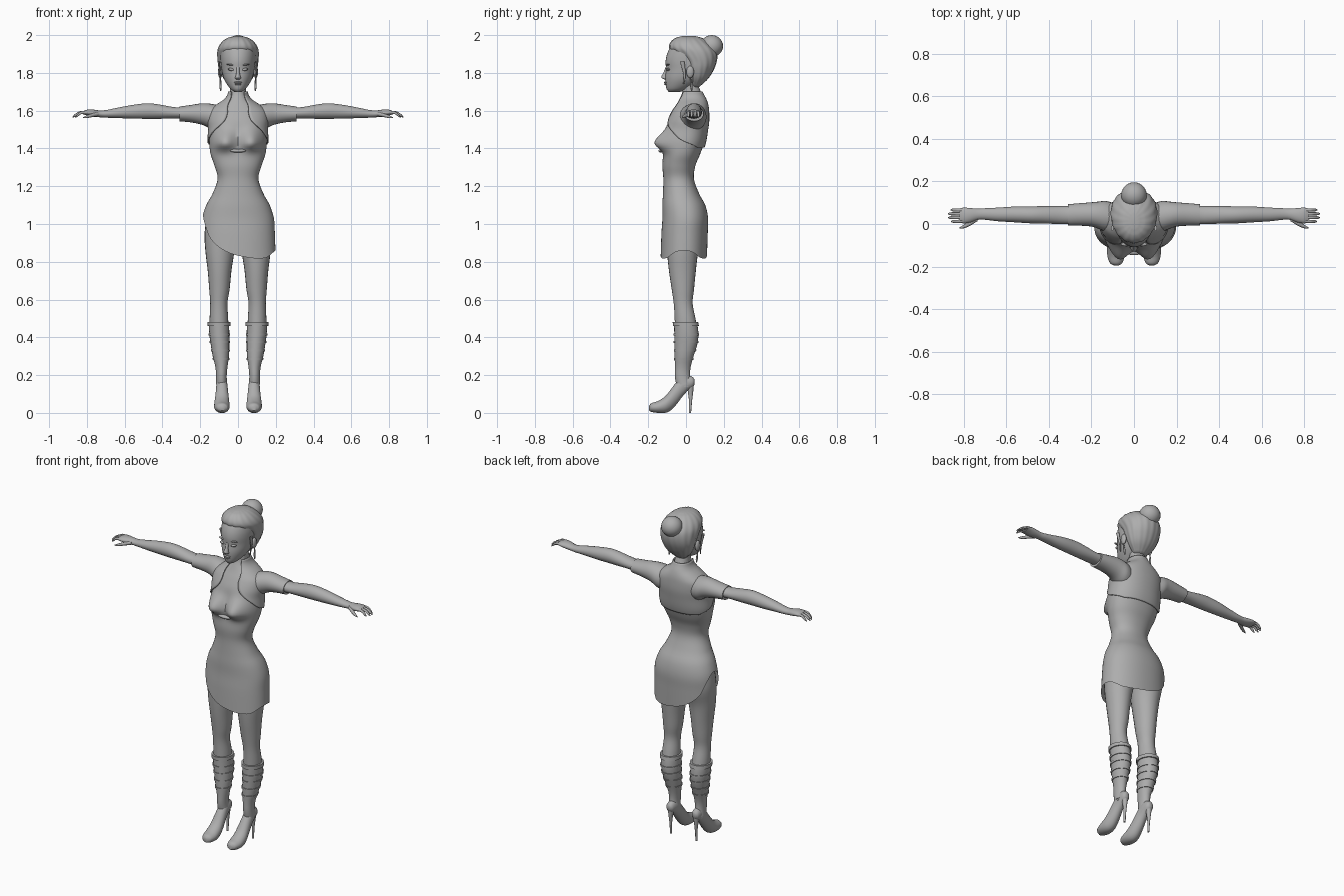
import bpy, bmesh, math
from mathutils import Matrix

grey = bpy.data.materials.new("plain_grey")
grey.diffuse_color = (0.42, 0.42, 0.42, 1)


def interp(rows, t):
    """Smooth curve through rows of (t, values...)"""
    if t <= rows[0][0]:
        return rows[0][1:]
    if t >= rows[-1][0]:
        return rows[-1][1:]
    i = max(k for k in range(len(rows) - 1) if rows[k][0] <= t)
    a, b = rows[i], rows[i + 1]
    p, q = rows[max(i - 1, 0)], rows[min(i + 2, len(rows) - 1)]
    h = b[0] - a[0]
    s = (t - a[0]) / h
    out = []
    for k in range(1, len(a)):
        m0 = (b[k] - p[k]) / (b[0] - p[0]) * h
        m1 = (q[k] - a[k]) / (q[0] - a[0]) * h
        out.append((2*s**3 - 3*s**2 + 1)*a[k] + (s**3 - 2*s**2 + s)*m0
                   + (3*s**2 - 2*s**3)*b[k] + (s**3 - s**2)*m1)
    return out


def finish(name, bm):
    bmesh.ops.recalc_face_normals(bm, faces=bm.faces[:])
    me = bpy.data.meshes.new(name)
    bm.to_mesh(me)
    bm.free()
    me.materials.append(grey)
    for f in me.polygons:
        f.use_smooth = True
    me.set_sharp_from_angle(angle=math.radians(50))
    ob = bpy.data.objects.new(name, me)
    bpy.context.collection.objects.link(ob)
    return ob


def skin(name, grid, wrap=True, caps=(True, True)):
    """Surface over a grid of points, row by row"""
    bm = bmesh.new()
    vs = [[bm.verts.new(p) for p in row] for row in grid]
    n = len(vs[0])
    for r, s in zip(vs, vs[1:]):
        for j in range(n if wrap else n - 1):
            k = (j + 1) % n
            bm.faces.new((r[j], r[k], s[k], s[j]))
    for on, row in zip(caps, (vs[0], vs[-1])):
        if on and wrap:
            bm.faces.new(row)
    return finish(name, bm)


def loft(name, axis, rows, sign=1, steps=4, seg=24, grow=0, ridge=0, span=None):
    """Oval sections along an axis; rows are (t, lo1, hi1, lo2, hi2)"""
    rows = sorted(rows)
    if span:
        ts = [span[0] + (span[1] - span[0]) * i / steps for i in range(steps + 1)]
    else:
        ts = [a[0] + (b[0] - a[0]) * i / steps
              for a, b in zip(rows, rows[1:]) for i in range(steps)] + [rows[-1][0]]
    grid = []
    for t in ts:
        l1, h1, l2, h2 = interp(rows, t)
        ring = []
        for j in range(seg):
            w = math.tau * j / seg
            k = 1 + ridge * math.sin(16 * w + 14 * t)
            u = (l1 + h1) / 2 + ((h1 - l1) / 2 * k + grow) * math.cos(w)
            v = (l2 + h2) / 2 + ((h2 - l2) / 2 * k + grow) * math.sin(w)
            p = {'x': (t, u, v), 'y': (u, t, v), 'z': (u, v, t)}[axis]
            ring.append((p[0] * sign, p[1], p[2]))
        grid.append(ring)
    return skin(name, grid)


def ball(name, c, r, tilt=0):
    bm = bmesh.new()
    bmesh.ops.create_uvsphere(bm, u_segments=24, v_segments=14, radius=1,
        matrix=Matrix.Translation(c) @ Matrix.Rotation(tilt, 4, 'Y') @ Matrix.Diagonal((*r, 1)))
    return finish(name, bm)


# Dress and neck: height, half width, front, back
TORSO = [(.80, .20, -.135, .11), (.95, .195, -.13, .115), (1.03, .19, -.125, .117),
         (1.10, .168, -.125, .102), (1.16, .135, -.122, .07), (1.24, .108, -.12, .042),
         (1.31, .125, -.125, .05), (1.37, .145, -.12, .075), (1.43, .152, -.11, .095),
         (1.50, .148, -.10, .107), (1.55, .15, -.092, .113), (1.60, .14, -.068, .112),
         (1.63, .105, -.05, .108), (1.66, .062, -.035, .098), (1.69, .044, -.022, .082),
         (1.75, .042, -.015, .06)]
HEM = [(-.20, 1.05), (-.18, 1.0), (-.15, .93), (-.085, .87), (.01, .83), (.14, .82), (.20, .86)]


def torso(z, w, grow=0):
    hx, yf, yb = interp(TORSO, z)
    s, c = math.sin(w), math.cos(w)
    x = (hx + grow) * math.copysign(abs(s) ** .92, s)
    y = (yf + yb) / 2 - ((yb - yf) / 2 + grow) * math.copysign(abs(c) ** .92, c)
    if c > 0:  # bust
        g = math.exp(-((z - 1.43) / (.065 if z > 1.43 else .04)) ** 2)
        y -= .066 * g * math.exp(-((abs(x) - .072) / .058) ** 2) * min(1, c * 2)
    return (x, y, z)


N = 64
grid = []
for i in range(66):
    ring = []
    for j in range(N):
        w = math.tau * j / N
        low = interp(HEM, .2 * math.sin(w))[0]
        z = low + (1.2 - low) * i / 20 if i < 20 else 1.2 + .55 * (i - 20) / 45
        ring.append(torso(z, w))
    grid.append(ring)
skin("dress_and_neck", grid, caps=(False, True))

# Short open jacket with a standing collar
OPEN = [(1.405, 2.3), (1.44, 1.5), (1.485, 1.03), (1.54, .48), (1.59, .34), (1.62, .42),
        (1.66, .6), (1.70, .75)]
grid = []
for i in range(37):
    z = 1.405 + .295 * i / 36
    a = interp(OPEN, z)[0]
    grid.append([torso(z, a + (math.tau - 2 * a) * j / 48, .007) for j in range(49)])
jacket = skin("jacket", grid, wrap=False)
mod = jacket.modifiers.new("thickness", 'SOLIDIFY')
mod.thickness, mod.offset = .007, 0
ball("bust_knot", (0, -.132, 1.388), (.042, .014, .01))


def mid(rows):
    """(t, centre1, radius1, centre2, radius2) to box rows"""
    return [(t, a - r, a + r, b - s, b + s) for t, a, r, b, s in rows]


LEG = [(1.04, -.165, -.01, -.10, .09), (.95, -.177, -.008, -.105, .095),
       (.85, -.172, -.02, -.10, .065), (.75, -.16, -.035, -.09, .052),
       (.65, -.152, -.045, -.075, .042), (.58, -.147, -.056, -.065, .035),
       (.50, -.15, -.052, -.06, .05), (.42, -.148, -.05, -.058, .062),
       (.36, -.14, -.05, -.057, .055), (.30, -.13, -.052, -.056, .036),
       (.24, -.115, -.06, -.055, .02), (.19, -.112, -.064, -.055, .018),
       (.14, -.114, -.06, -.045, .03)]
FOOT = [(-.195, -.095, -.072, .012, .038), (-.185, -.112, -.056, .006, .05),
        (-.15, -.125, -.045, 0, .062), (-.11, -.126, -.045, 0, .088),
        (-.08, -.122, -.048, .014, .125), (-.05, -.118, -.052, .045, .165),
        (-.02, -.115, -.056, .085, .198), (.01, -.113, -.058, .118, .2),
        (.035, -.108, -.064, .135, .19), (.045, -.098, -.074, .15, .178)]
SLEEVE = mid([(.07, .028, .06, 1.555, .065), (.13, .036, .072, 1.564, .07),
              (.17, .042, .063, 1.578, .061), (.20, .045, .057, 1.583, .055),
              (.25, .045, .053, 1.584, .046), (.31, .043, .05, 1.583, .039)])
ARM = mid([(.27, .043, .042, 1.588, .033), (.33, .042, .042, 1.588, .03),
           (.42, .043, .041, 1.595, .038), (.48, .043, .04, 1.598, .041),
           (.56, .045, .037, 1.594, .036), (.64, .045, .032, 1.588, .027),
           (.70, .047, .027, 1.583, .02), (.73, .046, .026, 1.583, .018),
           (.77, .041, .034, 1.587, .019), (.80, .040, .037, 1.59, .015),
           (.82, .040, .033, 1.589, .009)])

for side, sg in (("right", -1), ("left", 1)):
    # Legs, boots and heels (leg tables are for negative x)
    loft(side + "_leg", 'z', LEG, -sg)
    loft(side + "_boot_shaft", 'z', LEG, -sg, steps=14, grow=.004, span=(.15, .475))
    for z, h, g in ((.47, .022, .011), (.415, .012, .008), (.375, .012, .008),
                    (.33, .012, .008), (.285, .012, .008)):
        loft(side + "_boot_strap", 'z', LEG, -sg, steps=2, grow=g, span=(z - h / 2, z + h / 2))
    loft(side + "_shoe", 'y', FOOT, -sg)
    loft(side + "_heel", 'z', mid([(0, -.086, .006, .021, .006), (.06, -.086, .007, .024, .008),
         (.11, -.086, .012, .024, .014), (.16, -.086, .02, .022, .02)]), -sg, seg=12)
    # Sleeve, arm and hand
    loft(side + "_sleeve", 'x', SLEEVE, sg)
    loft(side + "_arm", 'x', ARM, sg)
    for y, end in ((.066, .862), (.048, .875), (.03, .873), (.012, .86)):
        m = (.80 + end) / 2
        loft(side + "_finger", 'x', mid([(.79, y * .9 + .004, .008, 1.59, .009),
             (m, y, .0075, 1.589, .008), (end - .01, y, .0065, 1.574, .007),
             (end, y, .002, 1.566, .003)]), sg, seg=10)
    loft(side + "_thumb", 'x', mid([(.735, .026, .012, 1.583, .011), (.77, .004, .012, 1.576, .01),
         (.80, -.012, .008, 1.568, .008), (.82, -.018, .003, 1.563, .003)]), sg, seg=10)
    # Face and ear details
    ball(side + "_eye", (sg * .036, -.094, 1.818), (.018, .011, .007), -sg * .12)
    ball(side + "_eyebrow", (sg * .038, -.095, 1.843), (.024, .009, .004), -sg * .1)
    ball(side + "_ear", (sg * .094, .022, 1.805), (.012, .02, .032))
    loft(side + "_earring", 'z', mid([(1.705, sg * .092, .003, .03, .003),
         (1.73, sg * .093, .006, .028, .006), (1.775, sg * .096, .002, .024, .002)]), seg=8)
    loft(side + "_hair_wisp", 'z', mid([(1.74, sg * .089, .002, -.012, .003),
         (1.79, sg * .095, .004, -.008, .006), (1.86, sg * .102, .006, -.02, .012)]), seg=8)

# Head: width then depth at each height
loft("head", 'z', [(z, -w, w, f, b) for z, w, f, b in (
    (1.70, .02, -.092, -.03), (1.715, .04, -.103, .01), (1.75, .065, -.109, .07),
    (1.78, .078, -.11, .105), (1.82, .087, -.106, .135), (1.86, .092, -.108, .148),
    (1.90, .094, -.10, .15), (1.94, .088, -.08, .13), (1.975, .055, -.045, .09))], seg=40)
loft("nose", 'z', [(z, -w, w, f, -.095) for z, w, f in (
    (1.764, .008, -.112), (1.771, .016, -.126), (1.779, .014, -.131), (1.80, .009, -.12),
    (1.83, .008, -.108))], seg=16)
ball("upper_lip", (0, -.107, 1.749), (.023, .010, .005))
ball("lower_lip", (0, -.105, 1.74), (.019, .011, .0055))

# Swept-back hair and bun
loft("hair", 'z', [(z, -w, w, f, b) for z, w, f, b in (
    (1.725, .035, .025, .07), (1.77, .076, .005, .118), (1.82, .098, -.012, .148),
    (1.86, .106, -.028, .162), (1.90, .109, -.062, .165), (1.93, .105, -.088, .155),
    (1.96, .088, -.083, .125), (1.985, .056, -.055, .085), (1.995, .02, -.02, .05))],
    seg=96, ridge=.012)
ball("hair_bun", (0, .136, 1.942), (.06, .06, .058))
